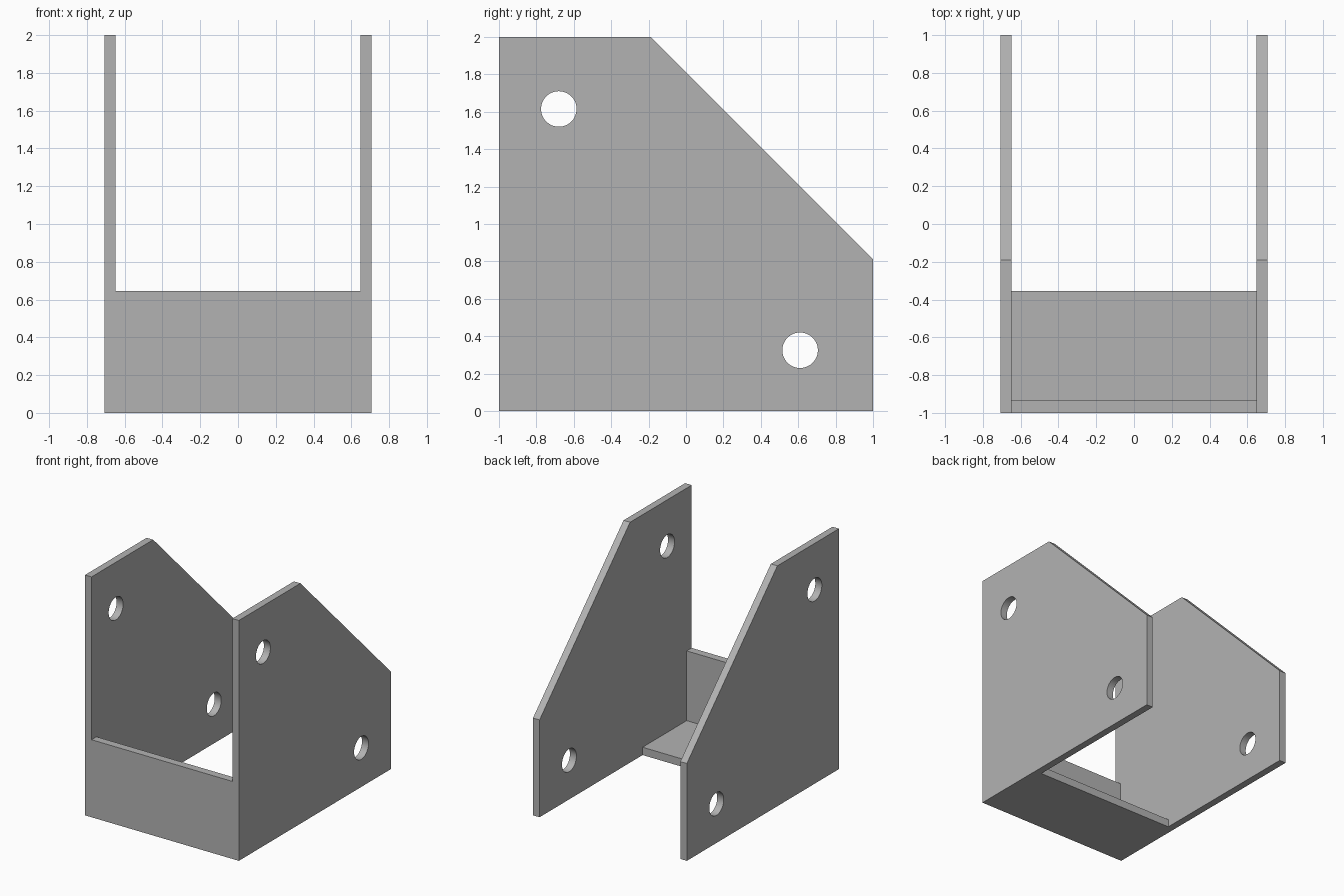
import bpy, bmesh, math
from mathutils import Matrix

cube = bpy.data.objects.get("Cube")
if cube:
    bpy.data.objects.remove(cube, do_unlink=True)

HALF_WIDTH = 0.708
THICK = 0.06
INNER = HALF_WIDTH - THICK

grey = bpy.data.materials.new("plain grey")
grey.use_nodes = True
colour = (0.45, 0.45, 0.45, 1)
grey.diffuse_color = colour
grey.node_tree.nodes["Principled BSDF"].inputs["Base Color"].default_value = colour

# local profile x, y, depth become world y, z, x
SIDEWAYS = Matrix(((0, 0, 1, 0), (1, 0, 0, 0), (0, 1, 0, 0), (0, 0, 0, 1)))


def circle(cy, cz, radius, sides=48):
    steps = [math.tau * i / sides for i in range(sides)]
    return [(cy + radius * math.cos(a), cz + radius * math.sin(a)) for a in steps]


def extruded_part(name, loops, depth, x):
    """Fill a side profile (later loops are holes) and extrude it across x."""
    curve = bpy.data.curves.new(name + "_profile", 'CURVE')
    curve.dimensions = '2D'
    curve.fill_mode = 'BOTH'
    curve.extrude = depth / 2
    for loop in loops:
        spline = curve.splines.new('POLY')
        spline.points.add(len(loop) - 1)
        for point, (u, v) in zip(spline.points, loop):
            point.co = (u, v, 0, 1)
        spline.use_cyclic_u = True
    temp = bpy.data.objects.new(name + "_temp", curve)
    mesh = bpy.data.meshes.new_from_object(temp)
    bpy.data.objects.remove(temp)
    bpy.data.curves.remove(curve)

    bm = bmesh.new()
    bm.from_mesh(mesh)
    bmesh.ops.remove_doubles(bm, verts=bm.verts, dist=0.0001)
    bmesh.ops.recalc_face_normals(bm, faces=bm.faces)
    bm.to_mesh(mesh)
    bm.free()
    mesh.transform(Matrix.Translation((x, 0, 0)) @ SIDEWAYS)
    mesh.name = name
    mesh.materials.clear()
    mesh.materials.append(grey)

    obj = bpy.data.objects.new(name, mesh)
    bpy.context.collection.objects.link(obj)
    bpy.ops.object.select_all(action='DESELECT')
    obj.select_set(True)
    bpy.context.view_layer.objects.active = obj
    bpy.ops.object.shade_smooth_by_angle(angle=math.radians(30))
    return obj


# side plates: chamfered outline with two bolt holes
outline = [(-1, 0), (1, 0), (1, 0.81), (-0.19, 2), (-1, 2)]
holes = [circle(-0.68, 1.615, 0.095), circle(0.61, 0.325, 0.095)]
for name, side in (("left_plate", 1), ("right_plate", -1)):
    extruded_part(name, [outline] + holes, THICK, side * (INNER + THICK / 2))

# front wall and floor: one L-shaped channel between the plates
channel = [(-1, 0), (-0.355, 0), (-0.355, 0.065), (-0.935, 0.065),
           (-0.935, 0.645), (-1, 0.645)]
extruded_part("front_wall_and_floor", [channel], INNER * 2, 0)
